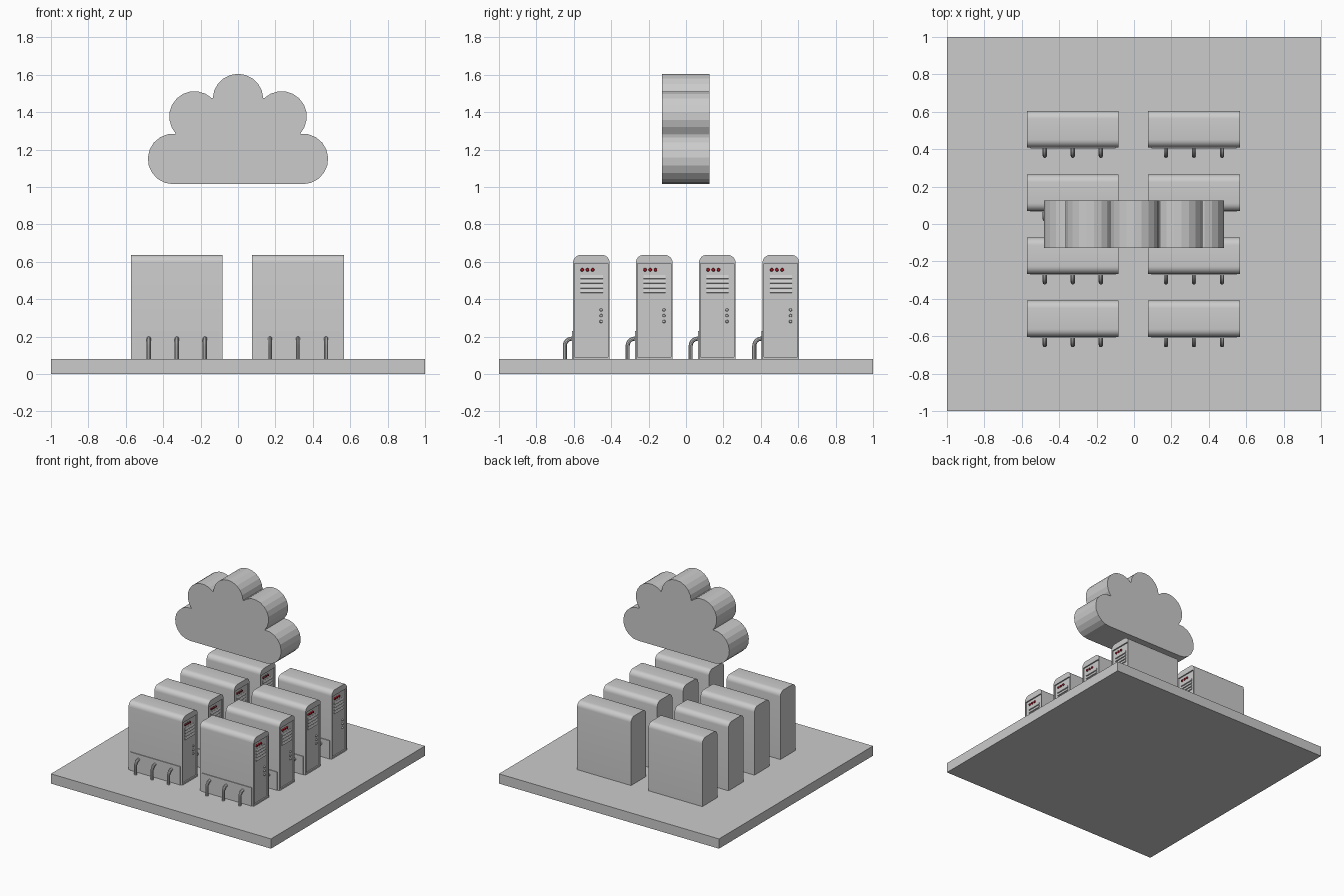
import bpy, bmesh
from math import radians, sin, cos, pi
from mathutils import Matrix, Vector

if "Cube" in bpy.data.objects:
    bpy.data.objects.remove(bpy.data.objects["Cube"])

W, D, Z0, Z1 = 0.49, 0.196, 0.08, 0.637      # cabinet size
COLS = (-0.327, 0.321)
ROWS = (-0.506, -0.17, 0.167, 0.507)

red = bpy.data.materials.new("red_light")
red.diffuse_color = (0.45, 0.01, 0.02, 1)
red.use_nodes = True
red.node_tree.nodes["Principled BSDF"].inputs["Base Color"].default_value = red.diffuse_color


def finish(name, bm, mat=None):
    bmesh.ops.recalc_face_normals(bm, faces=bm.faces)
    me = bpy.data.meshes.new(name)
    bm.to_mesh(me)
    bm.free()
    if mat:
        me.materials.append(mat)
    ob = bpy.data.objects.new(name, me)
    bpy.context.collection.objects.link(ob)
    return ob


def add_box(bm, c, s, rot=None):
    m = Matrix.Translation(c) @ (rot or Matrix()) @ Matrix.Diagonal((*s, 1))
    bmesh.ops.create_cube(bm, size=1, matrix=m)


def box(name, c, s):
    bm = bmesh.new()
    add_box(bm, c, s)
    return finish(name, bm)


def prism(name, pts, offset):
    bm = bmesh.new()
    f = bm.faces.new([bm.verts.new(p) for p in pts])
    r = bmesh.ops.extrude_face_region(bm, geom=[f])
    bmesh.ops.translate(bm, vec=offset,
                        verts=[v for v in r["geom"] if isinstance(v, bmesh.types.BMVert)])
    return finish(name, bm)


def arc(cx, cz, r, a0, a1, n):
    return [(cx + r * cos(radians(a0 + (a1 - a0) * i / n)),
             cz + r * sin(radians(a0 + (a1 - a0) * i / n))) for i in range(n + 1)]


def smooth(ob):
    bpy.ops.object.select_all(action='DESELECT')
    ob.select_set(True)
    bpy.context.view_layer.objects.active = ob
    bpy.ops.object.shade_smooth_by_angle(angle=radians(30))


# Base slab
box("base", (0, 0, 0.04), (2, 2, 0.08))

# Cloud: right-hand arcs, mirrored to the left
half = arc(0.347, 1.15, 0.135, -90, 96, 10)
half += arc(0.233, 1.377, 0.135, -43, 134, 10)[1:]
half += arc(0, 1.47, 0.135, 2, 90, 5)
outline = half + [(-x, z) for x, z in reversed(half[:-1])]
prism("cloud", [(x, -0.128, z) for x, z in outline], (0, 0.254, 0))

# Cabinet body with rounded top and a shallow recess on the right end
R = 0.042
side = [(-D / 2, Z0), (D / 2, Z0)]
side += arc(D / 2 - R, Z1 - R, R, 0, 90, 6) + arc(R - D / 2, Z1 - R, R, 90, 180, 6)
body = prism("cabinet", [(-W / 2, y, z) for y, z in side], (W, 0, 0))
cutter = box("recess_cutter", (W / 2, 0, 0.341), (0.02, D - 0.018, 0.498))
cutter.hide_render = True
mod = body.modifiers.new("recess", 'BOOLEAN')
mod.operation, mod.object, mod.solver = 'DIFFERENCE', cutter, 'EXACT'
bpy.context.view_layer.objects.active = body
bpy.ops.object.modifier_apply(modifier="recess")
bpy.data.objects.remove(cutter)
smooth(body)

XP = W / 2 - 0.01                             # recessed panel plane

# Connection plate on the front
plate = box("connection_plate", (0, -D / 2, 0.155), (0.455, 0.012, 0.15))

# Vent slats, tilted upward
bm = bmesh.new()
for i in range(4):
    add_box(bm, (XP + 0.001, 0.002, 0.519 - i * 0.0255), (0.008, 0.118, 0.019),
            Matrix.Rotation(radians(-18), 4, 'Y'))
slats = finish("vent_slats", bm)


# Round lights and knobs on the panel
def discs(name, spots, r, mat=None):
    bm = bmesh.new()
    for y, z in spots:
        m = Matrix.Translation((XP + 0.003, y, z)) @ Matrix.Rotation(pi / 2, 4, 'Y')
        bmesh.ops.create_cone(bm, cap_ends=True, segments=12, radius1=r,
                              radius2=r * 0.75, depth=0.012, matrix=m)
    return finish(name, bm, mat)


lights = discs("status_lights", [(-0.049 + i * 0.028, 0.557) for i in range(3)], 0.01, red)
knobs = discs("knobs", [(0.052, 0.343 - i * 0.031) for i in range(3)], 0.009)

# Three bent pipes from plate to base
path = [(-0.095, 0.189)] + [(y, z) for y, z in arc(-0.104, 0.151, 0.038, 90, 180, 6)] + [(-0.142, 0.079)]
bm = bmesh.new()
N, PR = 10, 0.0115
for x in (-0.15, 0, 0.15):
    rings = []
    for i, (y, z) in enumerate(path):
        a, b = path[max(i - 1, 0)], path[min(i + 1, len(path) - 1)]
        t = Vector((0, b[0] - a[0], b[1] - a[1])).normalized()
        n = t.cross(Vector((1, 0, 0)))
        rings.append([bm.verts.new(Vector((x, y, z)) + PR * (cos(2 * pi * k / N) * Vector((1, 0, 0))
                      + sin(2 * pi * k / N) * n)) for k in range(N)])
    for p, q in zip(rings, rings[1:]):
        for k in range(N):
            j = (k + 1) % N
            bm.faces.new((p[k], p[j], q[j], q[k]))
    bm.faces.new(rings[0])
    bm.faces.new(rings[-1])
pipes = finish("pipes", bm)
smooth(pipes)

# Repeat the cabinet in a 2 x 4 grid
parts = [body, plate, slats, lights, knobs, pipes]
spots = [(x, y, 0) for x in COLS for y in ROWS]
for p in parts:
    for s in spots[1:]:
        c = p.copy()
        c.location = s
        bpy.context.collection.objects.link(c)
    p.location = spots[0]
